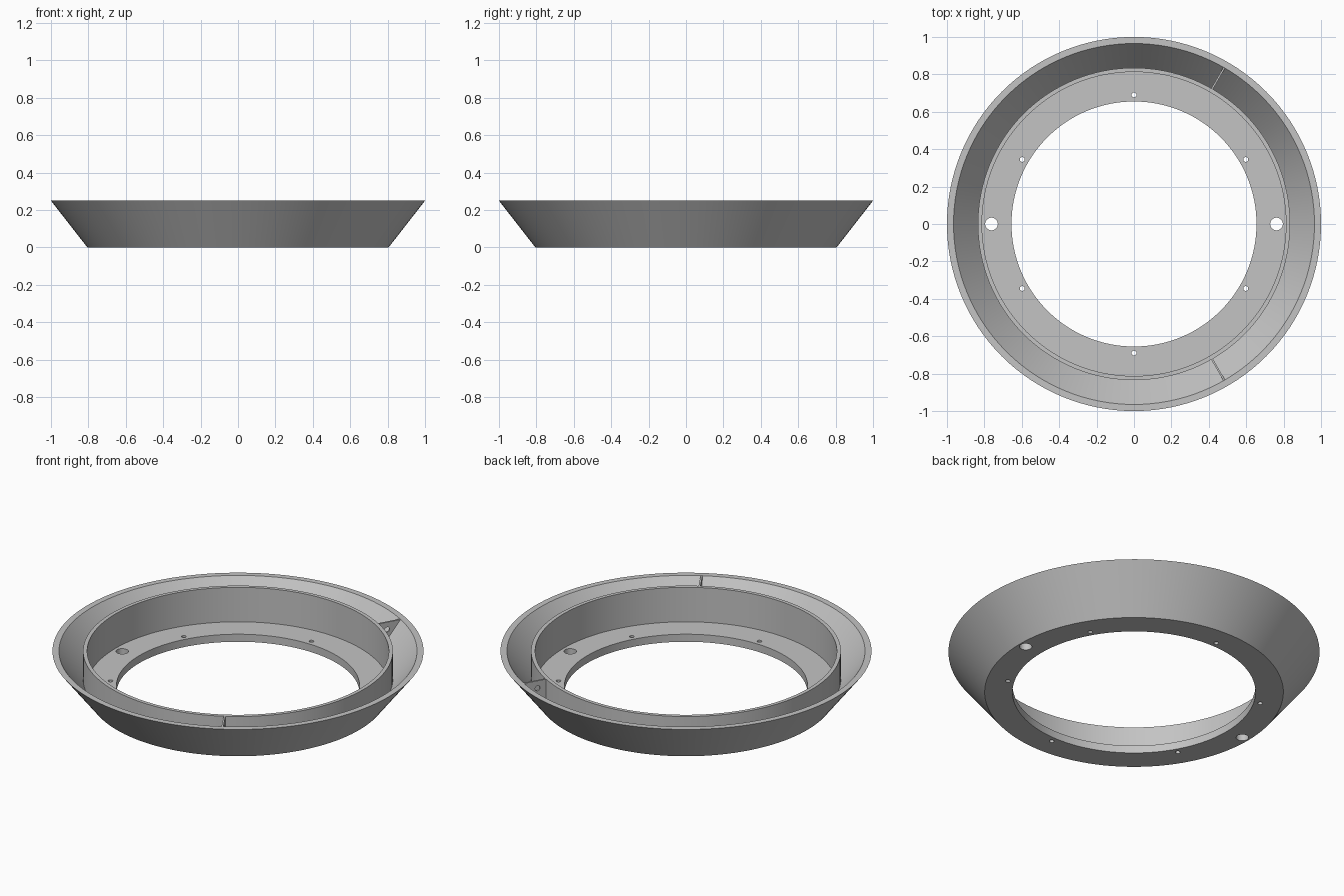
import bpy
import bmesh
from math import radians, cos, sin, pi
from mathutils import Matrix, Vector

cube = bpy.data.objects.get("Cube")
if cube:
    bpy.data.objects.remove(cube, do_unlink=True)

HEIGHT = 0.25
FLANGE_TOP = 0.045
GROOVE_BOTTOM = 0.083

grey = bpy.data.materials.new("plain grey")
grey.use_nodes = True
grey.diffuse_color = (0.55, 0.55, 0.55, 1)
grey.node_tree.nodes["Principled BSDF"].inputs["Base Color"].default_value = grey.diffuse_color


def make_object(name, bm):
    bmesh.ops.recalc_face_normals(bm, faces=bm.faces)
    mesh = bpy.data.meshes.new(name)
    bm.to_mesh(mesh)
    bm.free()
    mesh.materials.append(grey)
    obj = bpy.data.objects.new(name, mesh)
    bpy.context.collection.objects.link(obj)
    return obj


def activate(obj):
    bpy.ops.object.select_all(action='DESELECT')
    obj.select_set(True)
    bpy.context.view_layer.objects.active = obj


def lathe(name, profile, segments=128):
    """Closed (radius, height) profile turned around the z axis."""
    bm = bmesh.new()
    rings = []
    for i in range(segments):
        a = 2 * pi * i / segments
        rings.append([bm.verts.new((r * cos(a), r * sin(a), z)) for r, z in profile])
    n = len(profile)
    for i in range(segments):
        here, after = rings[i], rings[(i + 1) % segments]
        for j in range(n):
            k = (j + 1) % n
            bm.faces.new((here[j], after[j], after[k], here[k]))
    return make_object(name, bm)


def add_cylinder(bm, radius, depth, matrix, sides=24):
    bmesh.ops.create_cone(bm, cap_ends=True, segments=sides, radius1=radius,
                          radius2=radius, depth=depth, matrix=matrix)


def cut(obj, cutter_bm):
    """Drill the cutter shapes out of the object and remove the cutter."""
    cutter = make_object("hole_cutter", cutter_bm)
    cutter.hide_render = True
    mod = obj.modifiers.new("holes", 'BOOLEAN')
    mod.operation = 'DIFFERENCE'
    mod.solver = 'EXACT'
    mod.object = cutter
    activate(obj)
    bpy.ops.object.modifier_apply(modifier=mod.name)
    bpy.data.objects.remove(cutter, do_unlink=True)


def smooth(obj):
    activate(obj)
    bpy.ops.object.shade_smooth_by_angle(angle=radians(30))


# Ring body: flat flange, upright inner wall, V groove and flared outer wall
body = lathe("flared_ring", [
    (0.655, 0), (0.805, 0), (1.0, HEIGHT), (0.965, HEIGHT),
    (0.835, GROOVE_BOTTOM), (0.835, HEIGHT), (0.813, HEIGHT),
    (0.813, FLANGE_TOP), (0.655, FLANGE_TOP)])

# Flange holes: six small screw holes and two larger side holes
holes = bmesh.new()
for i in range(6):
    a = radians(30 + 60 * i)
    add_cylinder(holes, 0.013, 0.2, Matrix.Translation((0.69 * cos(a), 0.69 * sin(a), 0)))
for side in (-1, 1):
    add_cylinder(holes, 0.034, 0.2, Matrix.Translation((side * 0.762, 0, 0)))
cut(body, holes)
smooth(body)


# Thin triangular webs across the groove, each with a small hole
def make_web(name, angle):
    bm = bmesh.new()
    corners = [(0.834, HEIGHT - 0.0005), (0.966, HEIGHT - 0.0005), (0.834, GROOVE_BOTTOM - 0.001)]
    face = bm.faces.new([bm.verts.new((x, -0.005, z)) for x, z in corners])
    extruded = bmesh.ops.extrude_face_region(bm, geom=[face])
    moved = [v for v in extruded["geom"] if isinstance(v, bmesh.types.BMVert)]
    bmesh.ops.translate(bm, verts=moved, vec=Vector((0, 0.01, 0)))
    web = make_object(name, bm)
    hole = bmesh.new()
    add_cylinder(hole, 0.015, 0.1,
                 Matrix.Translation((0.885, 0, 0.205)) @ Matrix.Rotation(radians(90), 4, 'X'))
    cut(web, hole)
    web.data.transform(Matrix.Rotation(radians(angle), 4, 'Z'))
    smooth(web)


make_web("back_web", 60)
make_web("front_web", -60)
